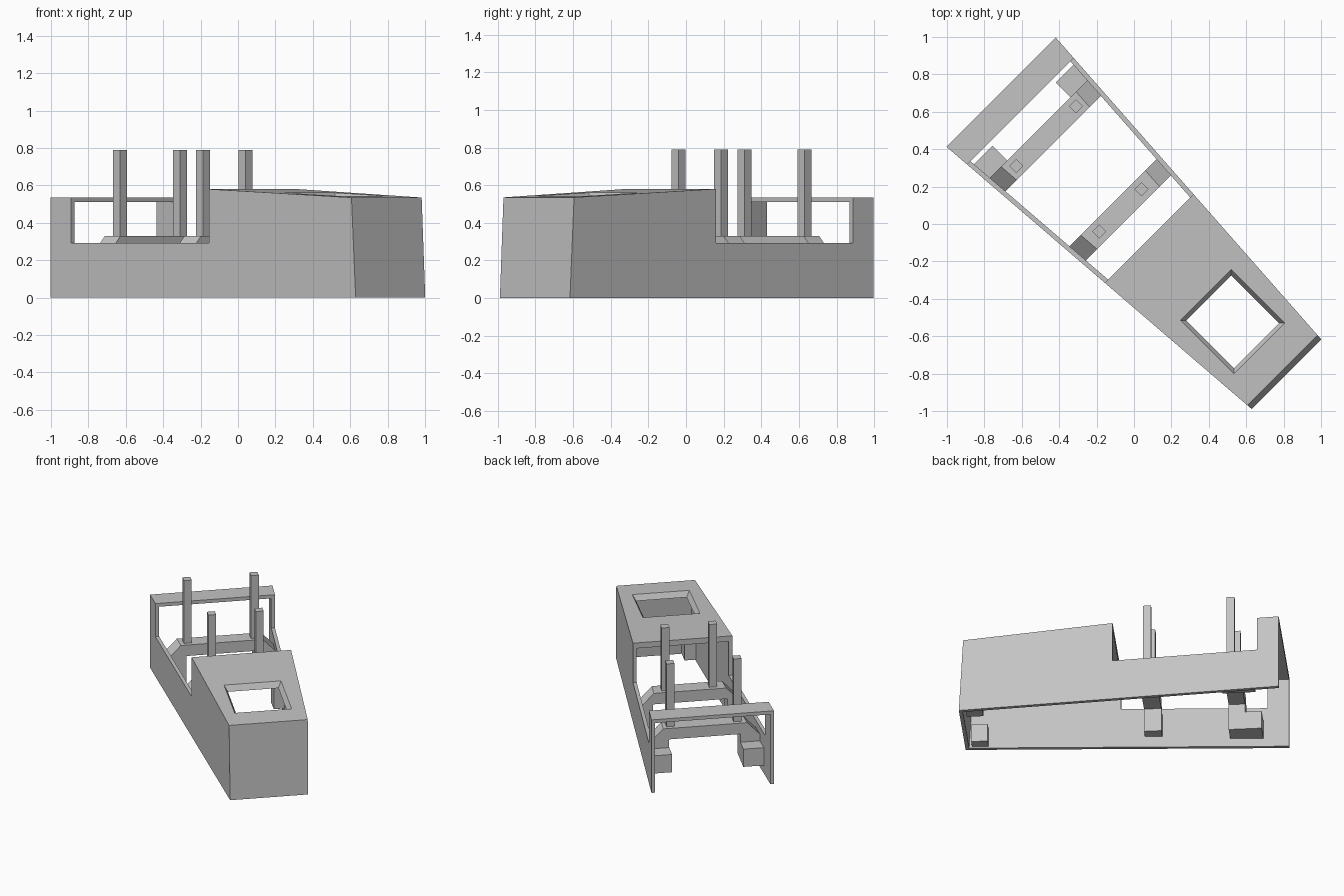
import bpy, bmesh
from mathutils import Vector

if "Cube" in bpy.data.objects:
    bpy.data.objects.remove(bpy.data.objects["Cube"])

grey = bpy.data.materials.new("plain_grey")
grey.diffuse_color = (0.55, 0.55, 0.55, 1)
grey.use_nodes = True
grey.node_tree.nodes["Principled BSDF"].inputs["Base Color"].default_value = grey.diffuse_color

S = 0.70711
WALL = 0.025


def place(u, v, z):
    """u runs along the console to its nose, v across it."""
    return Vector(((u + v) * S, (v - u) * S, z))


def edge(side, u, inset=0.0):
    """v of the tapering side wall, optionally moved inward."""
    if side < 0:
        return -0.417 + (u + 1) * 0.0757 + inset
    return 0.409 - (u + 1) * 0.064 - inset


def roof(u):
    return 0.58 - (u - 0.113) * 0.0449


def loft(name, loops, closed=False):
    """Join matching loops of (u, v, z); cap the ends unless closed."""
    bm = bmesh.new()
    rings = [[bm.verts.new(place(*p)) for p in lp] for lp in loops]
    n = len(rings[0])
    pairs = list(zip(rings, rings[1:]))
    if closed:
        pairs.append((rings[-1], rings[0]))
    else:
        bm.faces.new(rings[0])
        bm.faces.new(rings[-1])
    for a, b in pairs:
        for i in range(n):
            j = (i + 1) % n
            bm.faces.new((a[i], a[j], b[j], b[i]))
    bmesh.ops.recalc_face_normals(bm, faces=bm.faces)
    me = bpy.data.meshes.new(name)
    bm.to_mesh(me)
    bm.free()
    me.materials.append(grey)
    ob = bpy.data.objects.new(name, me)
    bpy.context.collection.objects.link(ob)
    return ob


def across(name, profile, inset=WALL):
    """Panel of (u, z) profile reaching from wall to wall."""
    return loft(name, [[(u, edge(s, u, inset), z) for u, z in profile] for s in (-1, 1)])


def block(name, u0, u1, v0, v1, z0, z1):
    return loft(name, [[(u0, v0, z), (u1, v0, z), (u1, v1, z), (u0, v1, z)] for z in (z0, z1)])


# Side walls
profile = [(-1, 0), (1.144, 0), (1.115, 0.535), (0.113, 0.58),
           (0.113, 0.292), (-0.855, 0.292), (-0.855, 0.535), (-1, 0.535)]
for s, label in ((-1, "left"), (1, "right")):
    loft(label + "_wall", [[(u, edge(s, u, t), z) for u, z in profile] for t in (0, WALL)])

# Rear bridge and nose panel
across("rear_bridge", [(-1, 0.51), (-0.855, 0.51), (-0.855, 0.535), (-1, 0.535)])
across("nose_panel", [(1.144, 0), (1.115, 0.535), (1.09, roof(1.09)), (1.119, 0)])


# Top plate with tapered square opening
def plate_loop(u0, u1, drop, vf):
    return [(u, vf(s, u), roof(u) - drop)
            for u, s in ((u0, -1), (u1, -1), (u1, 1), (u0, 1))]


wall_v = lambda s, u: edge(s, u, WALL)
loft("top_plate", [
    plate_loop(0.113, 1.09, 0, wall_v),
    plate_loop(0.54, 0.945, 0, lambda s, u: s * 0.192 + 0.003),
    plate_loop(0.562, 0.923, 0.04, lambda s, u: s * 0.17 + 0.003),
    plate_loop(0.113, 1.09, 0.04, wall_v)], closed=True)


# Cross bars with chamfered ends and legs
def cross_bar(name, u0, u1, leg_v, leg_z):
    loops = []
    for u in (u0, u1):
        lo, hi = edge(-1, u, WALL), edge(1, u, WALL)
        pts = [(lo, leg_z), (-leg_v, leg_z), (-leg_v, 0.25), (leg_v, 0.25),
               (leg_v, leg_z), (hi, leg_z), (hi, 0.24), (hi - 0.085, 0.33),
               (lo + 0.085, 0.33), (lo, 0.24)]
        loops.append([(u, v, z) for v, z in pts])
    loft(name, loops)


cross_bar("rear_cross_bar", -0.72, -0.61, 0.24, 0.06)
cross_bar("front_cross_bar", -0.16, -0.045, 0.25, 0.08)

# Mounting feet and upright posts
for s, label in ((-1, "left"), (1, "right")):
    for part, u0, u1, v, z0, z1 in (("rear_foot", -0.83, -0.72, 0.24, 0.06, 0.19),
                                    ("nose_foot", 0.99, 1.10, 0.165, 0.01, 0.14)):
        loft(label + "_" + part, [
            [(u0, s * v, z), (u1, s * v, z), (u1, edge(s, u1, WALL), z), (u0, edge(s, u0, WALL), z)]
            for z in (z0, z1)])
    for part, u, v in (("rear_post", -0.665, 0.226), ("front_post", -0.103, 0.16)):
        h = 0.0265
        block(label + "_" + part, u - h, u + h, s * v - h, s * v + h, 0.33, 0.79)
